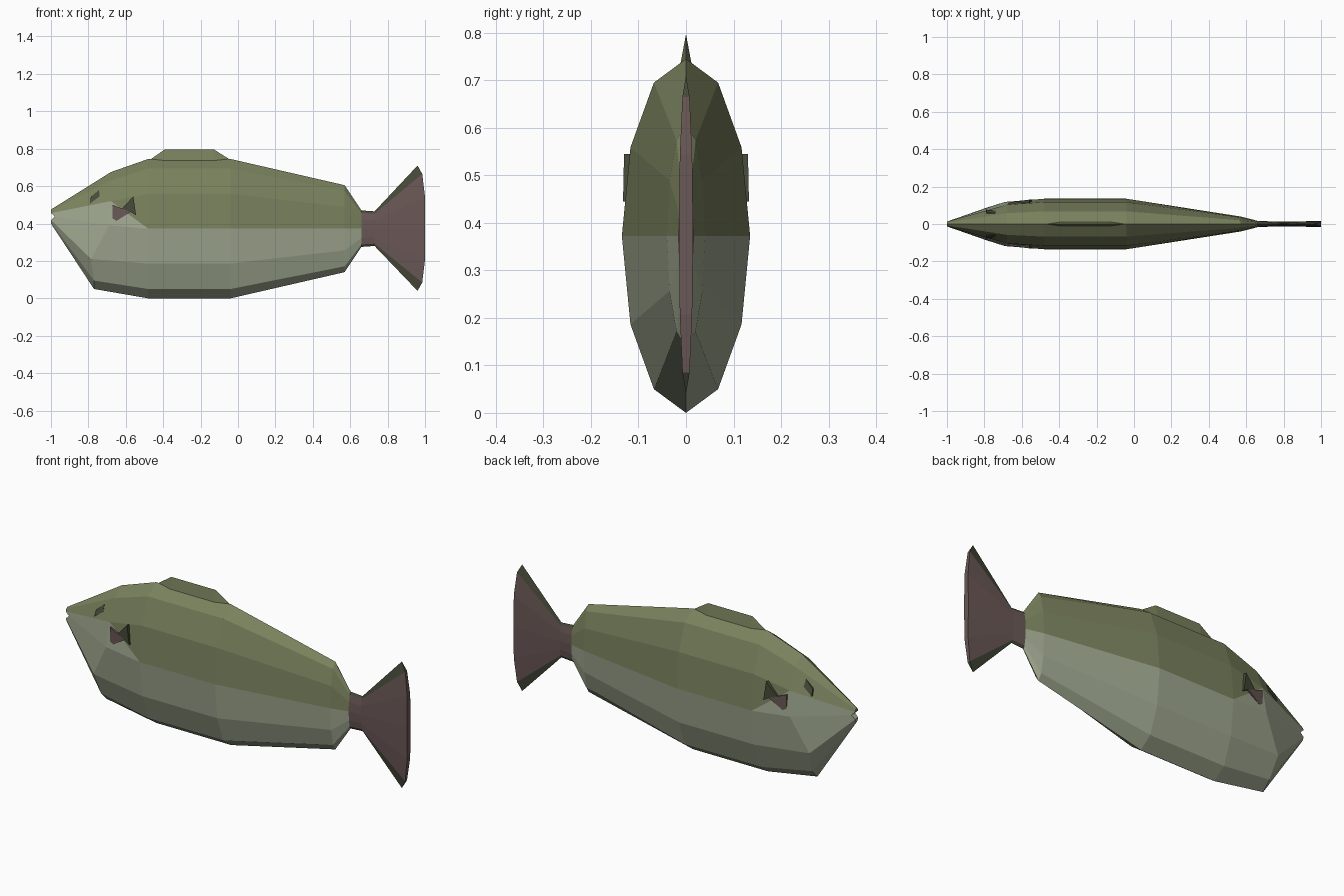
import bpy, bmesh, math

cube = bpy.data.objects.get("Cube")
if cube:
    bpy.data.objects.remove(cube, do_unlink=True)


def material(name, rgb):
    lin = [((c / 255 + 0.055) / 1.055) ** 2.4 for c in rgb] + [1.0]
    m = bpy.data.materials.new(name)
    m.use_nodes = True
    m.diffuse_color = lin
    bsdf = m.node_tree.nodes["Principled BSDF"]
    bsdf.inputs["Base Color"].default_value = lin
    bsdf.inputs["Roughness"].default_value = 0.9
    return m


OLIVE, PALE, MAUVE, DARK = range(4)
MATS = [material("olive green", (121, 129, 93)),
        material("pale grey green", (158, 166, 142)),
        material("brownish mauve", (106, 88, 86)),
        material("dark olive", (70, 74, 57))]


def finish(bm, name):
    bmesh.ops.recalc_face_normals(bm, faces=bm.faces[:])
    me = bpy.data.meshes.new(name)
    bm.to_mesh(me)
    bm.free()
    for m in MATS:
        me.materials.append(m)
    ob = bpy.data.objects.new(name, me)
    bpy.context.collection.objects.link(ob)
    return ob


def half_ring(x, low, high, width):
    """Seven points of half a 12-sided oval, from belly to back."""
    mid, r = (low + high) / 2, (high - low) / 2
    return [[x, width * math.sin(math.pi * k / 6), mid - r * math.cos(math.pi * k / 6)]
            for k in range(7)]


def loft(name, halves, colour, splits=()):
    """Skin mirrored half rings; colour(segment, row) picks the material."""
    bm = bmesh.new()
    rings = []
    for h in halves:
        pts = h + [[x, -y, z] for x, y, z in h[5:0:-1]]
        rings.append([bm.verts.new(p) for p in pts])

    def add(verts, mat):
        bm.faces.new(list(dict.fromkeys(verts))).material_index = mat

    for s, (a, b) in enumerate(zip(rings, rings[1:])):
        for k in range(6):
            for i, j in ((k, k + 1), ((12 - k) % 12, 11 - k)):
                if (s, k) in splits:  # colour border runs along the diagonal
                    add((a[i], b[i], a[j]), PALE)
                    add((b[i], b[j], a[j]), OLIVE)
                else:
                    add((a[i], b[i], b[j], a[j]), colour(s, k))
    for s, r in ((0, rings[0]), (len(rings) - 2, rings[-1])):
        for k in range(6):
            add((r[k], r[k + 1], r[11 - k], r[(12 - k) % 12]), colour(s, k))
    return finish(bm, name)


def plate(name, outline, depth, mat):
    """Small solid patch with the given outer outline, sunk towards the body."""
    bm = bmesh.new()
    side = 1 if outline[0][1] > 0 else -1
    outer = [bm.verts.new(p) for p in outline]
    inner = [bm.verts.new((x, y - side * depth, z)) for x, y, z in outline]
    n = len(outer)
    bm.faces.new(outer)
    bm.faces.new(inner[::-1])
    for i in range(n):
        j = (i + 1) % n
        bm.faces.new((outer[i], inner[i], inner[j], outer[j]))
    for f in bm.faces:
        f.material_index = mat
    return finish(bm, name)


# Body: mouth, gill, chest, mid, rear and tail root sections
mouth = half_ring(-1.0, 0.40, 0.475, 0.015)
mouth[3][0] = -0.98
gill = [[-0.77, 0, 0.05], [-0.77, 0.045, 0.095], [-0.785, 0.088, 0.21],
        [-0.69, 0.118, 0.39], [-0.68, 0.103, 0.52], [-0.68, 0.058, 0.63],
        [-0.68, 0, 0.675]]
root = half_ring(0.66, 0.275, 0.47, 0.017)
body = [mouth, gill,
        half_ring(-0.48, 0, 0.745, 0.135),
        half_ring(-0.04, 0, 0.745, 0.135),
        half_ring(0.57, 0.14, 0.605, 0.04), root]
loft("body", body,
     lambda s, k: PALE if k < (4 if s == 0 else 3) else OLIVE,
     splits={(1, 3)})

# Tail: narrow collar flaring to a blade with a bowed trailing edge
blade = half_ring(1.0, 0.04, 0.71, 0.015)
for k, x in ((0, 0.96), (1, 0.985), (5, 0.985), (6, 0.96)):
    blade[k][0] = x
loft("tail_fin", [root, half_ring(0.73, 0.28, 0.465, 0.014), blade],
     lambda s, k: DARK if k in (0, 5) else MAUVE)

# Back fin: tapered wedge along the spine
bm = bmesh.new()
base = [bm.verts.new(p) for p in ((-0.48, 0, 0.735), (-0.39, -0.012, 0.733),
                                  (-0.13, -0.012, 0.733), (-0.04, 0, 0.74),
                                  (-0.13, 0.012, 0.733), (-0.39, 0.012, 0.733))]
a, b = bm.verts.new((-0.39, 0, 0.797)), bm.verts.new((-0.13, 0, 0.797))
v = base
for f in ((v[0], v[1], a), (v[1], v[2], b, a), (v[2], v[3], b),
          (v[3], v[4], b), (v[4], v[5], a, b), (v[5], v[0], a), v[::-1]):
    bm.faces.new(f)
finish(bm, "back_fin")

# Side fins and eyes, mirrored across the body
for side, label in ((-1, "right"), (1, "left")):
    fin_y = lambda x: side * (0.115 + 0.14 * (x + 0.67))
    stem = [(-0.67, 0.50), (-0.67, 0.41), (-0.655, 0.41), (-0.575, 0.462), (-0.62, 0.48)]
    tip = [(-0.62, 0.48), (-0.575, 0.462), (-0.545, 0.445), (-0.56, 0.545)]
    plate(label + "_side_fin_stem", [(x, fin_y(x), z) for x, z in stem], 0.02, MAUVE)
    plate(label + "_side_fin_tip", [(x, fin_y(x), z) for x, z in tip], 0.02, DARK)
    eye = [(-0.79, 0.508), (-0.74, 0.545), (-0.743, 0.58), (-0.787, 0.542)]
    plate(label + "_eye",
          [(x, side * (0.081 - 0.4 * (z - 0.51) + 0.2 * (x + 0.765)), z) for x, z in eye],
          0.009, DARK)
